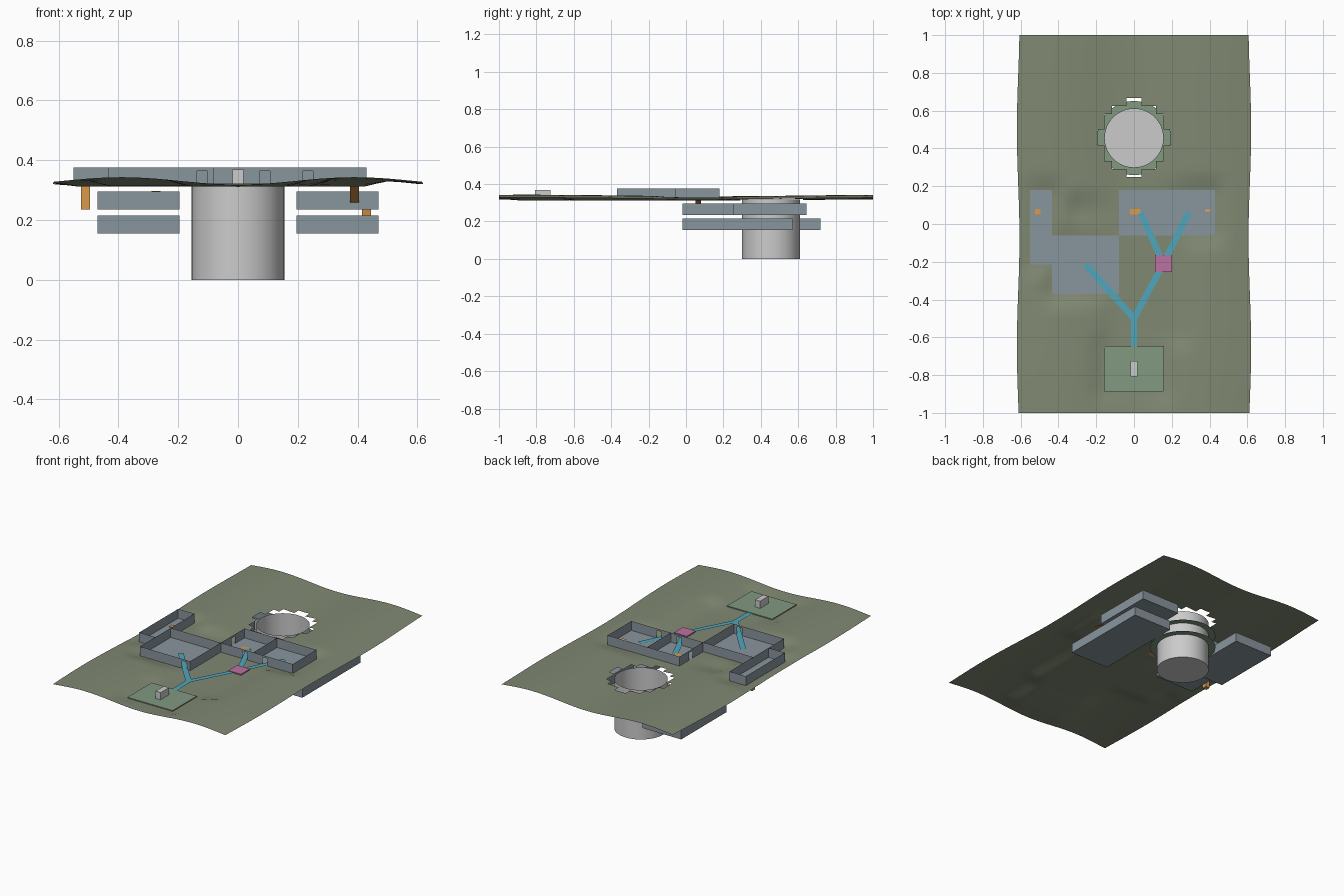
import bpy, bmesh, math
from mathutils import Vector

if "Cube" in bpy.data.objects:
    bpy.data.objects.remove(bpy.data.objects["Cube"])


def mat(name, rgb):
    m = bpy.data.materials.new(name)
    m.diffuse_color = (*rgb, 1)
    m.use_nodes = True
    m.node_tree.nodes["Principled BSDF"].inputs["Base Color"].default_value = m.diffuse_color
    return m


GREEN = mat("ground_green", (0.22, 0.25, 0.17))
PAD = mat("pad_green", (0.22, 0.32, 0.22))
BLUE = mat("path_blue", (0.08, 0.38, 0.5))
ORANGE = mat("ramp_orange", (0.7, 0.32, 0.07))
PINK = mat("node_pink", (0.5, 0.17, 0.35))
ROOM = mat("room_grey", (0.25, 0.3, 0.34))


def finish(bm, name, material=None):
    me = bpy.data.meshes.new(name)
    bm.to_mesh(me)
    bm.free()
    ob = bpy.data.objects.new(name, me)
    bpy.context.collection.objects.link(ob)
    if material:
        me.materials.append(material)
    return ob


def quad(bm, *pts):
    bm.faces.new([bm.verts.new(p) for p in pts])


def wall(bm, a, b, z, h, door=None):
    """Thin wall from a to b, with an optional door at a fraction of its length."""
    a, b = Vector(a), Vector(b)

    def panel(t0, t1, z0, z1):
        p, q = a.lerp(b, t0), a.lerp(b, t1)
        quad(bm, (*p, z0), (*q, z0), (*q, z1), (*p, z1))
    if door is None:
        panel(0, 1, z, z + h)
    else:
        d = 0.0175 / (b - a).length
        panel(0, door - d, z, z + h)
        panel(door + d, 1, z, z + h)
        panel(door - d, door + d, z + 0.048, z + h)


def room(name, x0, x1, y0, y1, z, doors=None):
    doors = doors or {}
    bm = bmesh.new()
    c = [(x0, y0), (x1, y0), (x1, y1), (x0, y1)]
    quad(bm, *[(*p, z) for p in c])
    for i in range(4):
        wall(bm, c[i], c[(i + 1) % 4], z, 0.06, doors.get(i))
    return finish(bm, name, ROOM)


def ribbon(name, pts, width, material):
    """Flat strips following a path; vertical runs stay the same width."""
    bm = bmesh.new()
    for p, q in zip(pts, pts[1:]):
        p, q = Vector(p), Vector(q)
        d = q - p
        s = Vector((-d.y, d.x, 0))
        s = (s.normalized() if s.length > 1e-4 else Vector((1, 0, 0))) * width / 2
        quad(bm, p - s, q - s, q + s, p + s)
    return finish(bm, name, material)


def box(name, lo, hi, material=None):
    bm = bmesh.new()
    bmesh.ops.create_cube(bm, size=1)
    for v in bm.verts:
        v.co = [lo[i] + (v.co[i] + 0.5) * (hi[i] - lo[i]) for i in range(3)]
    return finish(bm, name, material)


# Rolling ground, flattened under the parts, with a stepped hole at the shaft
FLAT = [(-0.08, 0.43, -0.06, 0.18), (-0.435, -0.08, -0.37, -0.06),
        (-0.55, -0.435, -0.215, 0.18), (-0.16, 0.16, -0.89, -0.645),
        (-0.1, 0.24, -0.6, -0.06), (-0.31, -0.08, 0.03, 0.1)]
NX, NY, CY = 32, 48, 0.4583
CELL = (1.24 / NX, 2 / NY)


def height(x, y):
    z = 0.327 - 0.012 * math.cos(2 * math.pi * x / 0.78) - 0.004 * math.cos(math.pi * (y - 0.15))
    gap = min(math.hypot(max(a - x, 0, x - b), max(c - y, 0, y - d)) for a, b, c, d in FLAT)
    t = min(gap / 0.08, 1)
    return min(z, 0.312) * (1 - t) + z * t


bm = bmesh.new()
bmesh.ops.create_grid(bm, x_segments=NX, y_segments=NY, size=1)
for v in bm.verts:
    v.co.x *= 0.62
hole = [f for f in bm.faces
        if math.hypot(f.calc_center_median().x / CELL[0],
                      (f.calc_center_median().y - CY) / CELL[1]) < 4.65]
bmesh.ops.delete(bm, geom=hole, context='FACES')
for v in bm.verts:
    x, y = v.co.x, v.co.y
    edge = max(0, abs(x) - 0.3) / 0.32
    v.co = (x * (1 - edge * 0.011 * (1 - math.cos(2 * math.pi * (y - 0.5) / 1.15))), y, height(x, y))
for f in bm.faces:
    f.smooth = True
finish(bm, "ground", GREEN)

# Central open shaft
bm = bmesh.new()
bmesh.ops.create_cone(bm, cap_ends=True, segments=48, radius1=0.155, radius2=0.155, depth=0.317)
top = [f for f in bm.faces if f.normal.z > 0.9]
bmesh.ops.delete(bm, geom=top, context='FACES_ONLY')
for v in bm.verts:
    v.co += Vector((0, 0.455, 0.1585))
for f in bm.faces:
    f.smooth = len(f.verts) == 4
finish(bm, "shaft")

# Ring landings around the shaft
for i, z in enumerate((0.235, 0.157)):
    bm = bmesh.new()
    for k in range(48):
        a, b = (2 * math.pi * (k + j) / 48 for j in (0, 1))
        quad(bm, *[(r * math.cos(t), 0.455 + r * math.sin(t), z)
                   for r, t in ((0.155, a), (0.196, a), (0.196, b), (0.155, b))])
    bmesh.ops.remove_doubles(bm, verts=bm.verts, dist=1e-5)
    finish(bm, f"landing_ring_{i + 1}", PAD)

# Surface rooms, open on top (doors keyed by wall: front, right, back, left)
G = 0.315
room("surface_room_middle", -0.08, 0.15, -0.06, 0.18, G, {0: 0.74, 3: 0.48})
room("surface_room_right", 0.15, 0.43, -0.06, 0.18, G, {0: 0.3})
room("surface_room_large", -0.435, -0.08, -0.37, -0.06, G, {0: 0.89})
room("surface_room_narrow", -0.55, -0.435, -0.215, 0.18, G)

# Underground rooms on two levels
room("upper_room_left", -0.47, -0.195, -0.02, 0.45, 0.235)
room("upper_room_right", 0.195, 0.47, 0.25, 0.645, 0.235)
room("lower_room_left", -0.47, -0.195, 0.26, 0.72, 0.155)
room("lower_room_right", 0.195, 0.47, -0.02, 0.57, 0.155)

# Entrance pad and marker block
box("entrance_pad", (-0.16, -0.89, 0.316), (0.16, -0.645, 0.322), PAD)
box("entrance_block", (-0.018, -0.808, 0.322), (0.018, -0.725, 0.368))

# Surface paths and their junction
P = 0.319
ribbon("path_entrance", [(0, -0.645, P), (0, -0.5, P)], 0.034, BLUE)
ribbon("path_to_large_room", [(0, -0.5, P), (-0.255, -0.215, P)], 0.034, BLUE)
ribbon("path_to_junction", [(0, -0.5, P), (0.155, -0.21, P)], 0.034, BLUE)
ribbon("path_to_middle_room", [(0.155, -0.21, P), (0.035, 0.06, P)], 0.034, BLUE)
ribbon("path_to_right_room", [(0.155, -0.21, P), (0.29, 0.06, P)], 0.034, BLUE)
box("junction", (0.11, -0.255, 0.316), (0.2, -0.165, 0.323), PINK)

# Ramps and ladders between levels
ribbon("ramp_surface_left", [(0.035, 0.065, P), (-0.275, 0.065, 0.297), (-0.275, 0.065, 0.24)], 0.03, ORANGE)
ribbon("ramp_surface_right", [(0.39, 0.065, P), (0.39, 0.26, 0.255)], 0.03, ORANGE)
box("ladder_narrow_room", (-0.525, 0.05, 0.235), (-0.495, 0.08, 0.319), ORANGE)
ribbon("ramp_lower_left", [(-0.24, 0.42, 0.235), (-0.28, 0.42, 0.215)], 0.03, ORANGE)
ribbon("ramp_lower_right", [(0.43, 0.45, 0.236), (0.43, 0.39, 0.215)], 0.03, ORANGE)
